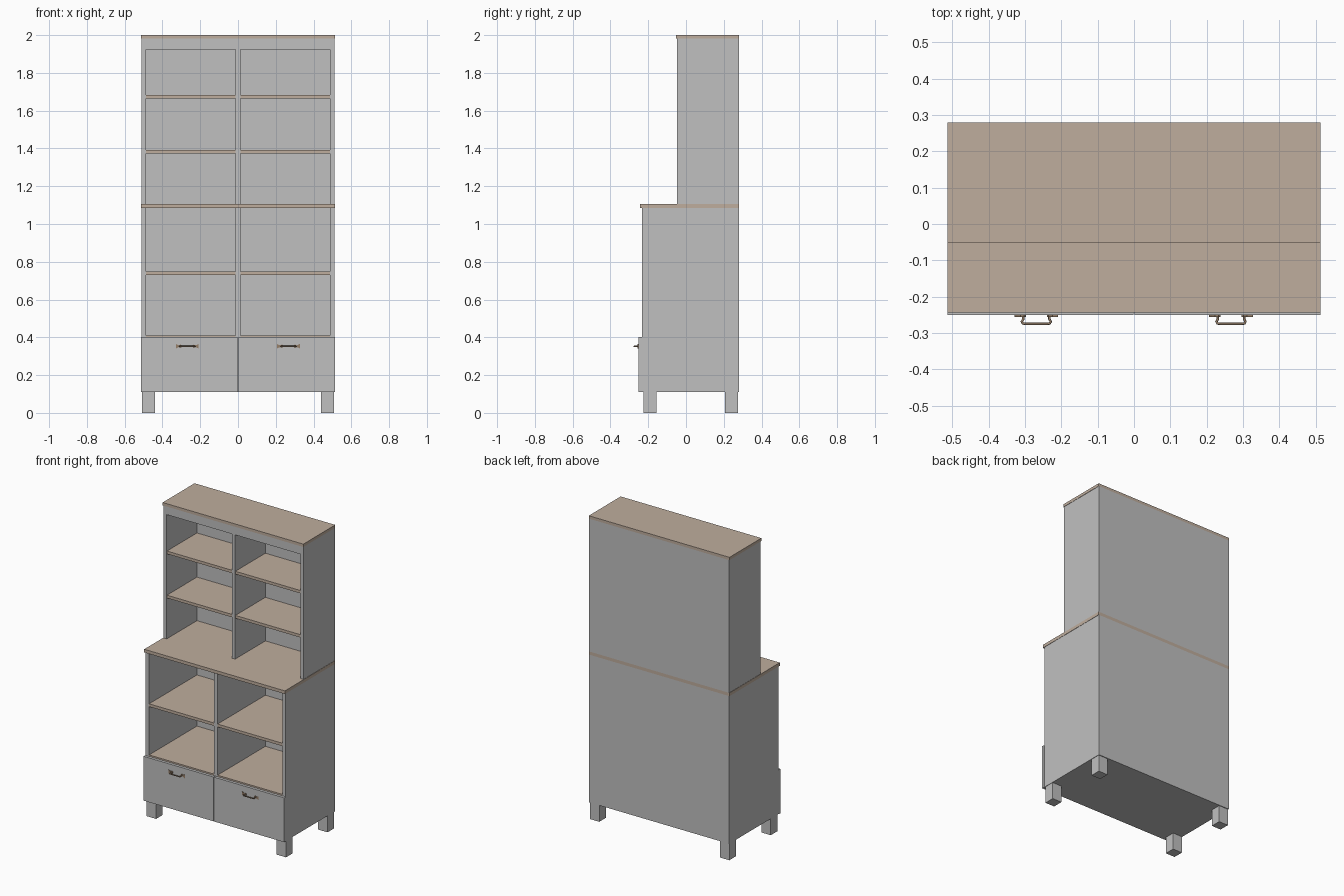
import bpy, bmesh
from mathutils import Vector

if "Cube" in bpy.data.objects:
    bpy.data.objects.remove(bpy.data.objects["Cube"])


def material(name, rgb):
    m = bpy.data.materials.new(name)
    m.diffuse_color = (*rgb, 1)
    m.use_nodes = True
    m.node_tree.nodes["Principled BSDF"].inputs["Base Color"].default_value = m.diffuse_color
    return m


GREY = material("grey_paint", (0.53, 0.53, 0.53))
WOOD = material("pale_wood", (0.52, 0.42, 0.34))
BRASS = material("aged_brass", (0.30, 0.21, 0.14))


def finish(name, bm, mat):
    bmesh.ops.recalc_face_normals(bm, faces=bm.faces)
    me = bpy.data.meshes.new(name)
    bm.to_mesh(me)
    bm.free()
    me.materials.append(mat)
    ob = bpy.data.objects.new(name, me)
    bpy.context.collection.objects.link(ob)
    return ob


def box(name, x, y, z, mat):
    """Box from (min, max) ranges on each axis."""
    bm = bmesh.new()
    bmesh.ops.create_cube(bm, size=1)
    for v in bm.verts:
        v.co = Vector([r[0] if c < 0 else r[1] for c, r in zip(v.co, (x, y, z))])
    return finish(name, bm, mat)


W, IN = 0.511, 0.487          # outer and inner half widths
DIV = 0.012                   # half thickness of the centre divider
BACK = 0.28
LOW, UP = -0.233, -0.047      # front planes of the lower and upper carcass
BASE, COUNTER, TOP = 0.111, 1.085, 1.981

# Carcass: sides, dividers and back panels for both tiers
for tier, front, z0, z1 in (("lower", LOW, BASE, COUNTER), ("upper", UP, 1.106, TOP)):
    for side, s in (("left", -1), ("right", 1)):
        box(f"{tier}_side_{side}", sorted((s * IN, s * W)), (front, BACK), (z0, z1), GREY)
    box(f"{tier}_divider", (-DIV, DIV), (front, BACK - 0.012), (z0, z1), GREY)
    box(f"{tier}_back", (-IN, IN), (BACK - 0.012, BACK), (z0, z1), GREY)

box("bottom_panel", (-IN, IN), (LOW, BACK - 0.012), (BASE, BASE + 0.02), GREY)
box("top_rail", (-IN, IN), (UP, UP + 0.02), (1.925, TOP), GREY)

# Wooden tops
box("counter_top", (-0.513, 0.513), (-0.244, BACK), (COUNTER, 1.106), WOOD)
box("cabinet_top", (-0.513, 0.513), (-0.052, BACK), (TOP, 2.0), WOOD)

# Shelves, one per bay
for z, front in ((0.411, LOW), (0.748, LOW), (1.393, UP), (1.684, UP)):
    for side, s in (("left", -1), ("right", 1)):
        box(f"shelf_{side}", sorted((s * DIV, s * IN)), (front + 0.003, BACK - 0.012),
            (z - 0.019, z), WOOD)

# Drawer fronts and legs
for side, s in (("left", -1), ("right", 1)):
    box(f"drawer_front_{side}", sorted((s * 0.002, s * 0.513)), (-0.251, LOW), (BASE, 0.403), GREY)
    for end, y in (("front", (-0.225, -0.157)), ("back", (0.207, 0.275))):
        box(f"leg_{end}_{side}", sorted((s * 0.44, s * 0.508)), y, (0, BASE), GREY)


def handle_plate(name, cx, s, z):
    """Flared mounting plate with a narrow waist."""
    outline = ((0.060, 0.012), (0.052, 0.008), (0.044, 0.005), (0.034, 0.009), (0.029, 0.005))
    pts = [(x, h) for x, h in outline] + [(x, -h) for x, h in reversed(outline)]
    bm = bmesh.new()
    face = bm.faces.new([bm.verts.new((cx + s * x, -0.251, z + h)) for x, h in pts])
    new = bmesh.ops.extrude_face_region(bm, geom=[face])["geom"]
    bmesh.ops.translate(bm, vec=(0, -0.005, 0),
                        verts=[v for v in new if isinstance(v, bmesh.types.BMVert)])
    finish(name, bm, BRASS)


def handle_bar(name, cx, z):
    """Bent round grip standing off the drawer."""
    path = ((0.036, -0.254), (0.036, -0.262), (0.040, -0.269), (0.037, -0.274), (0.028, -0.275))
    pts = [(-x, y) for x, y in path] + [(x, y) for x, y in reversed(path)]
    cu = bpy.data.curves.new(name, "CURVE")
    cu.dimensions = "3D"
    cu.bevel_depth = 0.0035
    cu.bevel_resolution = 2
    cu.use_fill_caps = True
    sp = cu.splines.new("POLY")
    sp.points.add(len(pts) - 1)
    for p, (x, y) in zip(sp.points, pts):
        p.co = (cx + x, y, z, 1)
    cu.materials.append(BRASS)
    ob = bpy.data.objects.new(name, cu)
    bpy.context.collection.objects.link(ob)


# Drawer handles
for side, cx in (("left", -0.269), ("right", 0.267)):
    handle_bar(f"handle_bar_{side}", cx, 0.352)
    for s in (-1, 1):
        handle_plate(f"handle_plate_{side}", cx, s, 0.353)
